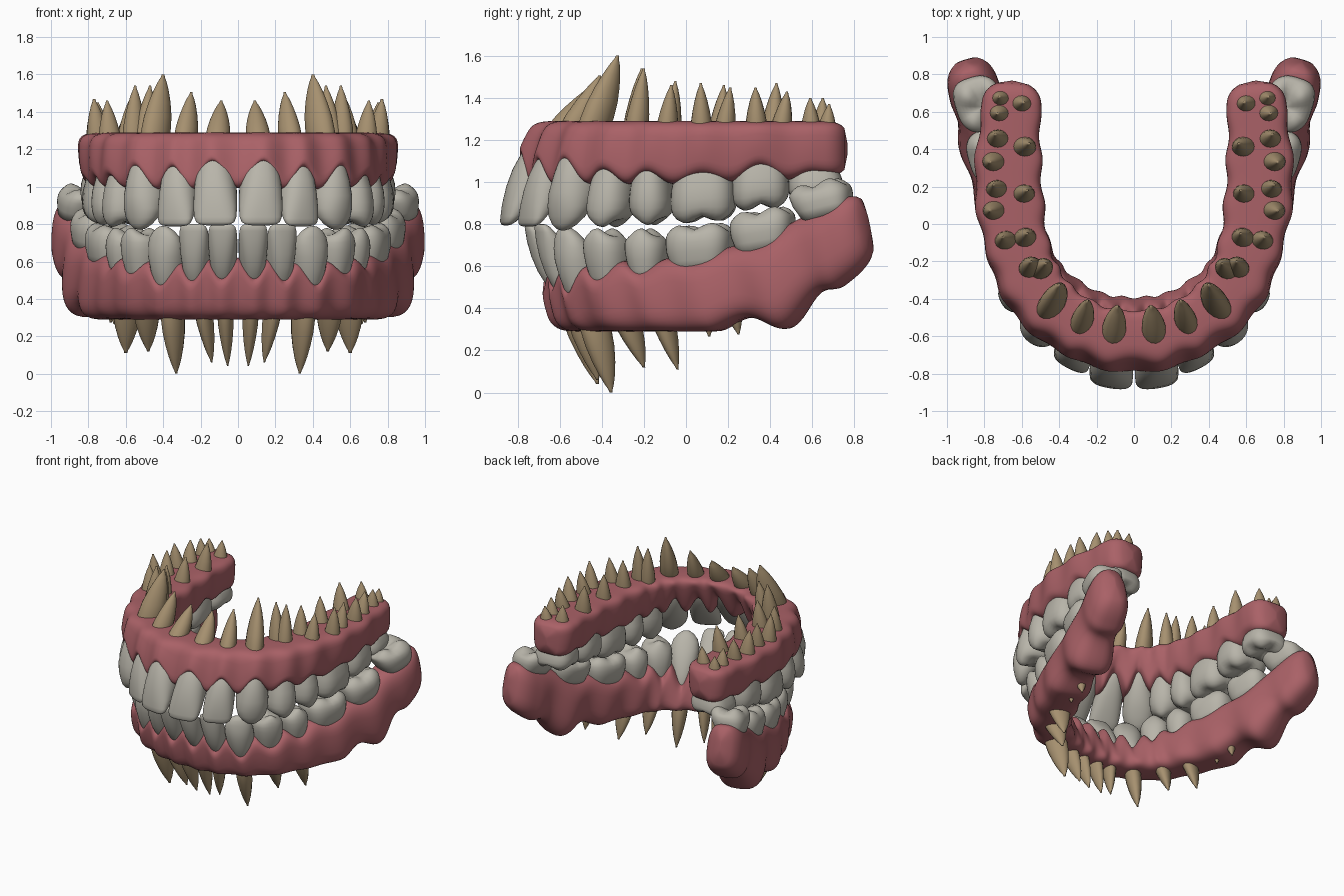
import bpy, bmesh, math
from mathutils import Vector

if "Cube" in bpy.data.objects:
    bpy.data.objects.remove(bpy.data.objects["Cube"])


def material(name, rgb):
    m = bpy.data.materials.new(name)
    m.diffuse_color = (*rgb, 1)
    m.use_nodes = True
    m.node_tree.nodes["Principled BSDF"].inputs["Base Color"].default_value = m.diffuse_color
    return m


GUM = material("gum_pink", (0.40, 0.12, 0.135))
ENAMEL = material("enamel", (0.48, 0.46, 0.40))
ROOT = material("root_tan", (0.38, 0.28, 0.16))

NAMES = ["central_incisor", "lateral_incisor", "canine", "first_premolar",
         "second_premolar", "first_molar", "second_molar", "third_molar"]
KINDS = ["incisor", "incisor", "canine", "premolar", "premolar", "molar", "molar", "molar"]

# Crown tables: tip xyz, gum margin xyz, width, depth
UPPER_CROWNS = [
    (.122, -.855, .795, .12, -.67, 1.13, .235, .23),
    (.34, -.75, .79, .30, -.605, 1.10, .21, .22),
    (.525, -.585, .77, .465, -.49, 1.10, .225, .26),
    (.60, -.365, .785, .575, -.335, 1.05, .215, .28),
    (.64, -.165, .795, .63, -.16, 1.04, .205, .30),
    (.67, .085, .81, .665, .085, 1.03, .31, .33),
    (.68, .355, .87, .675, .35, 1.07, .275, .33),
    (.67, .62, .91, .66, .61, 1.04, .26, .29)]
LOWER_CROWNS = [
    (.083, -.745, .80, .077, -.57, .52, .155, .20),
    (.24, -.69, .80, .215, -.54, .51, .16, .20),
    (.40, -.575, .79, .36, -.475, .49, .20, .22),
    (.52, -.385, .78, .50, -.36, .55, .21, .23),
    (.59, -.19, .78, .585, -.18, .58, .20, .24),
    (.665, .065, .80, .67, .07, .63, .315, .28),
    (.74, .36, .87, .76, .37, .72, .30, .27),
    (.81, .625, 1.00, .845, .66, .88, .28, .25)]
# Gum tables: cut side xyz, half width, papilla height
UPPER_GUM = [
    (.12, -.575, 1.29, .145, -.14), (.28, -.52, 1.29, .145, -.12),
    (.435, -.42, 1.29, .155, -.11), (.54, -.29, 1.29, .165, -.06),
    (.61, -.13, 1.29, .17, -.05), (.66, .09, 1.29, .185, -.04),
    (.67, .35, 1.29, .18, -.06), (.655, .61, 1.29, .16, -.03)]
LOWER_GUM = [
    (.075, -.50, .29, .135, .10), (.21, -.475, .29, .135, .10),
    (.36, -.40, .29, .14, .10), (.50, -.28, .29, .145, .07),
    (.60, -.10, .29, .15, .05), (.70, .14, .29, .158, .03),
    (.79, .49, .305, .162, .02), (.86, .75, .51, .138, .01)]
# Root tips, one list per tooth
UPPER_ROOTS = [
    [(.09, -.44, 1.46)], [(.25, -.41, 1.505)], [(.40, -.325, 1.60)],
    [(.47, -.21, 1.54), (.55, -.20, 1.54)], [(.57, -.05, 1.48), (.70, -.07, 1.46)],
    [(.77, .07, 1.47), (.57, .18, 1.46), (.75, .21, 1.45)],
    [(.77, .33, 1.45), (.56, .43, 1.47), (.74, .48, 1.43)],
    [(.73, .59, 1.40), (.59, .65, 1.40), (.72, .68, 1.37)]]
LOWER_ROOTS = [
    [(.055, -.42, .04)], [(.14, -.42, .06)], [(.33, -.355, .0)],
    [(.48, -.20, .12)], [(.60, -.04, .11)],
    [(.66, .11, .265), (.68, .25, .275)], [], []]

# Crown ring profiles: (height fraction, width factor, depth factor)
CAP = [(1, .70, .68), (1, .5, .5), (1, .3, .3), (1, .08, .08)]
PROFILES = {
    "incisor": [(-.3, .55, .8), (0, .74, 1), (.2, .88, 1), (.45, .97, .86), (.7, 1, .62),
                (.87, .97, .40), (.95, .88, .29), (.99, .7, .17), (1.005, .4, .04)],
    "canine": [(-.3, .6, .8), (0, .78, 1), (.2, .91, 1), (.45, 1, .93), (.65, .99, .75),
               (.8, .86, .55), (.91, .6, .38), (.98, .3, .2), (1, .08, .06)],
    "premolar": [(-.35, .7, .75), (0, .82, .88), (.25, .94, .98), (.5, 1, 1), (.72, .98, .96),
                 (.88, .91, .89), (.97, .8, .79)] + CAP,
    "molar": [(-.35, .8, .78), (0, .9, .9), (.25, .98, .98), (.5, 1, 1), (.75, .99, .97),
              (.9, .94, .91), (.98, .84, .81)] + CAP}
CUSPS = {"premolar": [(0, -.5), (0, .55)],
         "molar": [(-.48, -.5), (-.48, .5), (.48, -.5), (.48, .5)]}
SEG = 36


def spow(v, e):
    return math.copysign(abs(v) ** e, v)


def control(pts, i):
    # arch control point i, mirrored across x and extended past the last tooth
    if i < 0:
        v = control(pts, -1 - i).copy()
        v[0] *= -1
        return v
    if i > 7:
        return pts[7] + (pts[7] - pts[6]) * (i - 7)
    return pts[i]


def along(pts, t):
    # smooth curve through the tooth centres (tooth i sits at t = i + 0.5)
    u = t - .5
    i = math.floor(u)
    f = u - i
    a, b, c, d = (control(pts, i + k) for k in (-1, 0, 1, 2))
    return (b * 2 + (c - a) * f + (a * 2 - b * 5 + c * 4 - d) * f ** 2
            + (b * 3 - a - c * 3 + d) * f ** 3) * .5


def frame(pts, t):
    d = along(pts, t + .05) - along(pts, t - .05)
    run = math.hypot(d[0], d[1])
    tan = Vector((d[0] / run, d[1] / run, 0))
    return tan, Vector((tan.y, -tan.x, 0)), d[2] / run


def loft(name, lofts, mat, mirror=True):
    bm = bmesh.new()
    for rings in lofts:
        vs = [[bm.verts.new(p) for p in r] for r in rings]
        n = len(vs[0])
        for r0, r1 in zip(vs, vs[1:]):
            for k in range(n):
                bm.faces.new((r0[k], r0[(k + 1) % n], r1[(k + 1) % n], r1[k]))
        bm.faces.new(vs[0])
        bm.faces.new(vs[-1])
    bmesh.ops.recalc_face_normals(bm, faces=bm.faces)
    for f in bm.faces:
        f.smooth = True
    me = bpy.data.meshes.new(name)
    bm.to_mesh(me)
    bm.free()
    me.materials.append(mat)
    ob = bpy.data.objects.new(name, me)
    bpy.context.collection.objects.link(ob)
    if mirror:
        ob.modifiers.new("Mirror", 'MIRROR').use_mirror_merge = False


def crown_rings(kind, tip, base, w, d, tan, nor, slope):
    s = math.copysign(1, tip.z - base.z)
    e = {"incisor": .85, "canine": .95, "premolar": .85, "molar": .68}[kind]
    dip = {"premolar": .04, "molar": .04}.get(kind, 0)
    out = []
    for f, kw, kd in PROFILES[kind]:
        ring = []
        for k in range(SEG):
            a = 2 * math.pi * k / SEG
            p, q = spow(math.cos(a), e) * kw, spow(math.sin(a), e) * kd
            pos = base.lerp(tip, f) + tan * (p * w / 2) + nor * (q * d / 2)
            if dip:
                c = max(math.exp(-((p - x) ** 2 + (q - y) ** 2) / .2) for x, y in CUSPS[kind])
                g = min(1, max(0, (f - .55) / .42))
                pos.z += slope * p * w / 2 - s * dip * (1 - c) * g
            ring.append(pos)
        out.append(ring)
    return out


def root_rings(base, tip, w, d, tan, nor, count):
    start = base.copy()
    if count > 1:
        start += Vector((tip.x - base.x, tip.y - base.y, 0)) * .55
    rw, rd = (w * .33, d * .42) if count == 1 else (.064, .075)
    out = []
    for f in (0, .2, .4, .55, .7, .82, .91, .97, 1):
        r = max(.08, (1 - f ** 2.4) ** .8) * min(1, .55 + f)
        c = start.lerp(tip, f)
        out.append([c + tan * (rw * r * math.cos(k * math.pi / 8))
                    + nor * (rd * r * math.sin(k * math.pi / 8)) for k in range(16)])
    return out


def gum(name, margins, table, power):
    base = [Vector(g) for g in table]
    rings = []
    steps, end = 260, 8.1
    for j in range(steps + 1):
        t = -end + 2 * end * j / steps
        m, b = along(margins, t), along(base, t)
        tan, nor, _ = frame(margins, t)
        bump = math.sin(math.pi * t) ** 2
        if abs(t) > 7.5:
            bump = 1
        top = m + Vector((0, 0, b[4] * (1 - bump)))
        low = Vector(b[:3])
        groove, e = .09, power
        if power > .5 and abs(t) > 5.5:      # rounder, notched lower back lobes
            low.z += .07 * (1 - bump)
            groove = .15
            e += .12 * min(1, abs(t) - 5.5)
        x = min(1, max(0, (abs(t) - 7.6) / (end - 7.6)))
        s = max(.05, (1 - x ** 2.5) ** .45)
        hw = b[3] * (1 - groove * (1 - bump)) * s
        ring = []
        for k in range(SEG):
            a = 2 * math.pi * k / SEG
            u = spow(math.cos(a), e)
            v = .5 + .5 * spow(math.sin(a), e) * s ** .5
            ring.append(low.lerp(top, v) + nor * (u * hw * (1.03 - .09 * v * v)))
        rings.append(ring)
    loft(name, [rings], GUM, mirror=False)


def jaw(side, crowns, gums, roots, power):
    tips = [Vector(c[0:3]) for c in crowns]
    margins = [Vector(c[3:6]) for c in crowns]
    gum(side + "_gum", margins, gums, power)
    for i, name in enumerate(NAMES):
        w, d = crowns[i][6:8]
        tan, nor, _ = frame(margins, i + .5)
        slope = frame(tips, i + .5)[2] * .5 if KINDS[i] == "molar" else 0
        loft(f"{side}_{name}_crown",
             [crown_rings(KINDS[i], tips[i], margins[i], w, d, tan, nor, slope)], ENAMEL)
        if roots[i]:
            loft(f"{side}_{name}_roots",
                 [root_rings(margins[i], Vector(r), w, d, tan, nor, len(roots[i]))
                  for r in roots[i]], ROOT)


jaw("upper", UPPER_CROWNS, UPPER_GUM, UPPER_ROOTS, .45)
jaw("lower", LOWER_CROWNS, LOWER_GUM, LOWER_ROOTS, .58)
